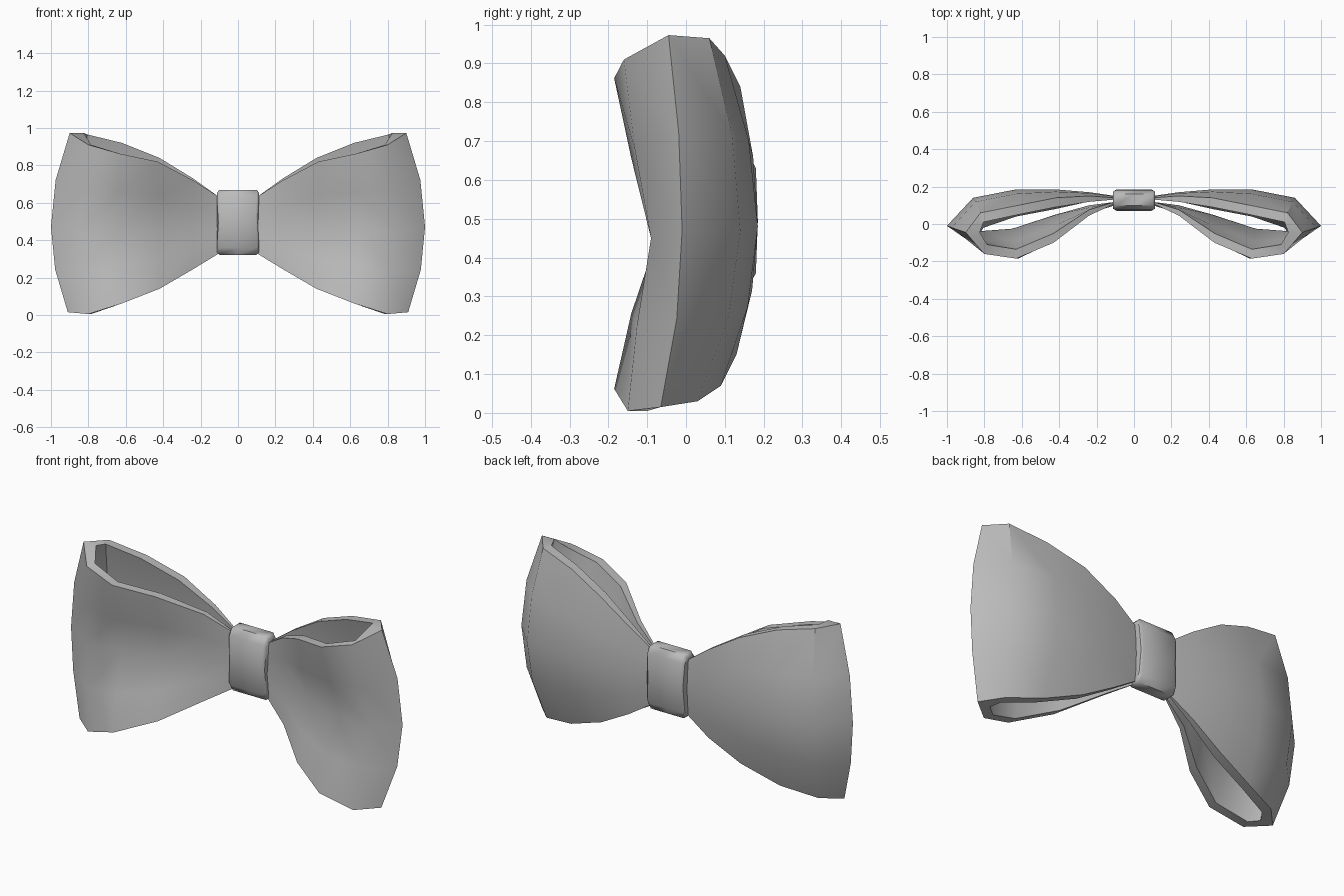
import bpy, bmesh, math
from mathutils import Vector

cube = bpy.data.objects.get("Cube")
if cube:
    bpy.data.objects.remove(cube, do_unlink=True)

fabric = bpy.data.materials.new("grey fabric")
fabric.use_nodes = True
grey = (0.5, 0.5, 0.5, 1)
fabric.diffuse_color = grey
fabric.node_tree.nodes["Principled BSDF"].inputs["Base Color"].default_value = grey

# Edge stations: bottom, middle and top point of the cloth
BACK = [((.10, .14, .34), (.10, .15, .48), (.10, .14, .63)),
        ((.24, .15, .25), (.24, .17, .48), (.24, .15, .73)),
        ((.42, .13, .15), (.42, .185, .48), (.42, .14, .84)),
        ((.63, .09, .07), (.63, .185, .48), (.62, .10, .92)),
        ((.82, .03, .03), (.86, .14, .47), (.82, .06, .965))]
FRONT = [((.10, .11, .33), (.10, .10, .47), (.10, .11, .63)),
         ((.24, .05, .245), (.24, .07, .46), (.24, .045, .72)),
         ((.42, -.09, .14), (.42, .0, .45), (.43, -.10, .82)),
         ((.62, -.185, .062), (.65, -.075, .45), (.63, -.185, .862)),
         ((.80, -.15, .005), (.86, -.09, .45), (.80, -.16, .91))]
TIP = ((.91, -.065, .015), (1.0, -.01, .47), (.90, -.045, .973))


def column(station, bend):
    """Five points up the cloth; bend sets how soon it leaves the middle."""
    low, mid, high = map(Vector, station)
    pts = []
    for end in (low, high):
        p = mid.lerp(end, bend)
        p.z = (mid.z + end.z) / 2
        pts.append(p)
    return [low, pts[0], mid, pts[1], high]


def finish(bm, name, angle):
    bmesh.ops.recalc_face_normals(bm, faces=bm.faces)
    mesh = bpy.data.meshes.new(name)
    bm.to_mesh(mesh)
    bm.free()
    mesh.materials.append(fabric)
    ob = bpy.data.objects.new(name, mesh)
    bpy.context.collection.objects.link(ob)
    bpy.ops.object.select_all(action="DESELECT")
    ob.select_set(True)
    bpy.context.view_layer.objects.active = ob
    bpy.ops.object.shade_smooth_by_angle(angle=math.radians(angle))
    return ob


def make_wing(name, side):
    back = [column(s, .27) for s in BACK]
    front = [column(s, .6) for s in FRONT]
    tip = column(TIP, .25)
    outer = back + [tip] + front[::-1]

    # Inner layer: pull front and back towards each other
    inner_back, inner_front = [], []
    for i, (b_col, f_col) in enumerate(zip(back, front)):
        nb, nf = [], []
        for b, f in zip(b_col, f_col):
            d = min(.05, .3 * (b.y - f.y))
            shift = -.015 if i == len(back) - 1 else 0
            nb.append(b + Vector((shift, -d, 0)))
            nf.append(f + Vector((shift, d, 0)))
        inner_back.append(nb)
        inner_front.append(nf)
    inner_tip = [p + Vector((-.075, 0, 0)) for p in tip]
    inner = inner_back + [inner_tip] + inner_front[::-1]

    bm = bmesh.new()
    layers = [[[bm.verts.new((p.x * side, p.y, p.z)) for p in col] for col in layer]
              for layer in (outer, inner)]
    out, inn = layers
    n = len(out)
    for i in range(n):
        j = (i + 1) % n
        for layer in layers:
            for k in range(4):
                bm.faces.new((layer[i][k], layer[j][k], layer[j][k + 1], layer[i][k + 1]))
        # Rims joining both layers at the open bottom and top
        for k in (0, 4):
            bm.faces.new((out[i][k], out[j][k], inn[j][k], inn[i][k]))
    return finish(bm, name, 38)


make_wing("left_wing", 1)
make_wing("right_wing", -1)

# Centre knot: a rounded band, slightly pinched at its waist
bm = bmesh.new()
ring = [(.075, .36), (.07, .495), (.075, .63), (.10, .668), (.16, .668),
        (.18, .63), (.185, .495), (.18, .36), (.16, .322), (.10, .322)]
centre = Vector((0, .13, .495))
loops = []
for x, scale in ((-.113, .86), (-.10, 1), (0, 1.0), (.10, 1), (.113, .86)):
    loop = []
    for y, z in ring:
        p = Vector((0, y, z)) - centre
        waist = .93 if abs(z - centre.z) < .05 else 1
        inset = 1 - (1 - scale) * .6
        loop.append(bm.verts.new((x * waist, centre.y + p.y * scale, centre.z + p.z * inset)))
    loops.append(loop)
for a, b in zip(loops, loops[1:]):
    for i in range(len(ring)):
        j = (i + 1) % len(ring)
        bm.faces.new((a[i], a[j], b[j], b[i]))
bm.faces.new(loops[0])
bm.faces.new(loops[-1])
finish(bm, "centre_knot", 50)
